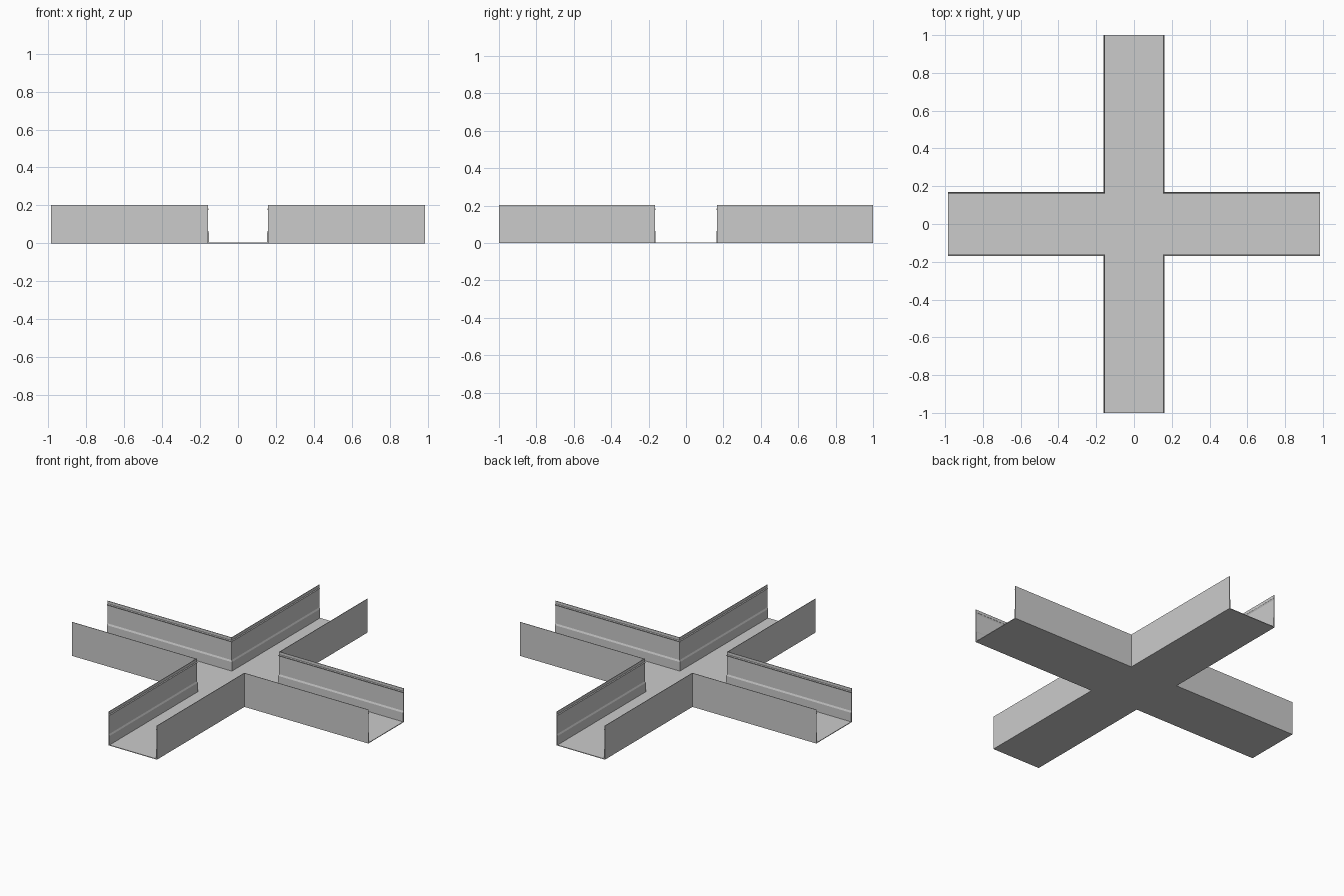
import bpy, bmesh

if "Cube" in bpy.data.objects:
    bpy.data.objects.remove(bpy.data.objects["Cube"])

LX, LY = 0.985, 1.0      # arm ends
HX, HY = 0.161, 0.169    # channel half widths
H, T = 0.203, 0.004      # wall height, floor thickness


def make_object(name, bm):
    bmesh.ops.recalc_face_normals(bm, faces=bm.faces)
    mesh = bpy.data.meshes.new(name)
    bm.to_mesh(mesh)
    bm.free()
    ob = bpy.data.objects.new(name, mesh)
    bpy.context.collection.objects.link(ob)
    return ob


# Cross-shaped floor sheet
bm = bmesh.new()
outline = [(LX, -HY), (LX, HY), (HX, HY), (HX, LY), (-HX, LY), (-HX, HY),
           (-LX, HY), (-LX, -HY), (-HX, -HY), (-HX, -LY), (HX, -LY), (HX, -HY)]
face = bm.faces.new([bm.verts.new((x, y, 0)) for x, y in outline])
up = bmesh.ops.extrude_face_region(bm, geom=[face])
bmesh.ops.translate(bm, vec=(0, 0, T),
                    verts=[v for v in up["geom"] if isinstance(v, bmesh.types.BMVert)])
make_object("cross_floor", bm)

# Wall section as (depth into the channel, height): thick foot, thin web, clip ridge near the rim
profile = [(0, 0), (0, H), (0.003, H), (0.003, 0.186), (0.007, 0.182),
           (0.003, 0.174), (0.003, 0.068), (0.007, 0.058), (0.007, 0)]


def corner_wall(name, sx, sy):
    """Sweep the wall section along one arm, round the corner and out along the next."""
    bm = bmesh.new()
    rings = [[bm.verts.new((sx * x(d), sy * y(d), z)) for d, z in profile]
             for x, y in ((lambda d: LX, lambda d: HY - d),
                          (lambda d: HX - d, lambda d: HY - d),
                          (lambda d: HX - d, lambda d: LY))]
    n = len(profile)
    for a, b in zip(rings, rings[1:]):
        for i in range(n):
            j = (i + 1) % n
            bm.faces.new((a[i], a[j], b[j], b[i]))
    bm.faces.new(rings[0])
    bm.faces.new(rings[-1])
    make_object(name, bm)


# Four L-shaped walls
for side, sx in (("right", 1), ("left", -1)):
    for end, sy in (("back", 1), ("front", -1)):
        corner_wall(f"{end}_{side}_wall", sx, sy)
